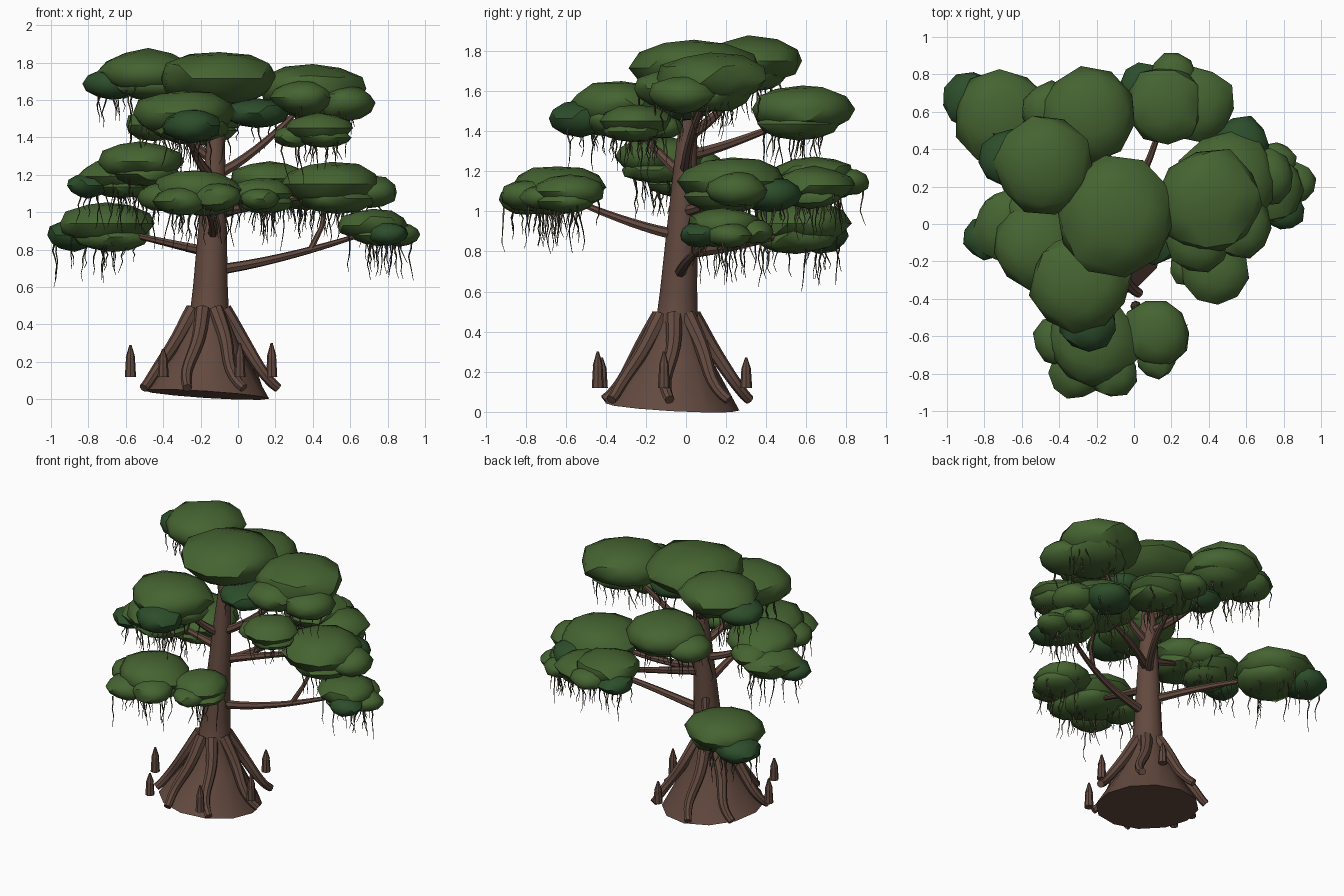
import bpy, bmesh, math, random
from mathutils import Vector, Matrix

if "Cube" in bpy.data.objects:
    bpy.data.objects.remove(bpy.data.objects["Cube"])

random.seed(7)


def material(name, rgb):
    m = bpy.data.materials.new(name)
    m.diffuse_color = (*rgb, 1)
    m.use_nodes = True
    m.node_tree.nodes["Principled BSDF"].inputs["Base Color"].default_value = m.diffuse_color
    return m


BARK = material("bark brown", (0.125, 0.068, 0.05))
LEAF = material("leaf green", (0.06, 0.126, 0.031))
SHADE_LEAF = material("deep leaf green", (0.026, 0.075, 0.024))
MOSS = material("moss grey brown", (0.085, 0.08, 0.045))


def finish(bm, name, mats):
    bmesh.ops.recalc_face_normals(bm, faces=bm.faces)
    me = bpy.data.meshes.new(name)
    bm.to_mesh(me)
    bm.free()
    for m in mats:
        me.materials.append(m)
    ob = bpy.data.objects.new(name, me)
    bpy.context.collection.objects.link(ob)
    return ob


def loft(bm, rings):
    """Skin a list of point rings and cap both ends."""
    loops = [[bm.verts.new(p) for p in r] for r in rings]
    n = len(loops[0])
    for a, b in zip(loops, loops[1:]):
        for i in range(n):
            j = (i + 1) % n
            bm.faces.new((a[i], a[j], b[j], b[i]))
    bm.faces.new(loops[0][::-1])
    bm.faces.new(loops[-1])


def tube(bm, pts, start, end, sides):
    """Round tube along points, tapering evenly from start to end radius."""
    pts = [Vector(p) for p in pts]
    last = len(pts) - 1
    # One fixed reference direction keeps the tube from twisting
    whole = (pts[-1] - pts[0]).normalized()
    ref = min((Vector((1, 0, 0)), Vector((0, 1, 0)), Vector((0, 0, 1))), key=lambda a: abs(a.dot(whole)))
    rings = []
    for i, p in enumerate(pts):
        d = (pts[min(i + 1, last)] - pts[max(i - 1, 0)]).normalized()
        u = d.cross(ref).normalized()
        v = d.cross(u)
        r = start + (end - start) * i / last
        rings.append([p + r * (u * math.cos(t) + v * math.sin(t))
                      for t in (2 * math.pi * k / sides for k in range(sides))])
    loft(bm, rings)


# Flared trunk with a tilted base
def trunk_axis(z):
    return Vector((-.17 + .037 * z, -.07 + .055 * z, z))


bm = bmesh.new()
rings = []
for z, r in [(.025, .335), (.25, .19), (.45, .105), (.6, .093), (.9, .077), (1.2, .06), (1.64, .03)]:
    c = trunk_axis(z)
    tilt = r if z < .1 else 0
    rings.append([c + Vector((r * math.cos(t), r * math.sin(t),
                              -tilt * (.065 * math.cos(t) + .055 * math.sin(t))))
                  for t in (2 * math.pi * k / 12 for k in range(12))])
loft(bm, rings)
finish(bm, "trunk", [BARK])

# Buttress roots flaring out around the base
bm = bmesh.new()
for k in range(7):
    a = math.radians(-5 + k * 360 / 7 + random.uniform(-6, 6))
    path = []
    for i in range(11):
        t = i / 10
        r = .085 + .29 * t ** .95
        w = a + .06 * math.sin(t * 7)
        path.append((-.16 + r * math.cos(w), -.05 + r * math.sin(w), .06 + .42 * (1 - t) ** 1.25))
    tube(bm, path, .042, .025, 8)
finish(bm, "roots", [BARK])

# Upright root knees: straight shaft with a pointed cap
bm = bmesh.new()
for x, y, h in [(-.575, -.11, .17), (-.4, -.42, .15), (.01, -.44, .18), (.18, -.11, .18), (.01, .3, .15)]:
    tube(bm, [(x, y, .12), (x, y, .12 + h * .6)], .03, .024, 8)
    tube(bm, [(x, y, .12 + h * .6), (x, y, .12 + h * .8), (x, y, .12 + h)], .026, .006, 8)
finish(bm, "root_knees", [BARK])

# Foliage pads: x, y, z, radius, heading of side clumps, clump count, branch height on trunk (0 = none)
PADS = {
    "crown_centre": (-.1, .04, 1.715, .325, -25, 0, 0),
    "crown_right": (.4, .12, 1.66, .29, -72, 2, 1.2),
    "crown_right_low": (.43, -.25, 1.45, .18, 140, 2, 0),
    "crown_core": (.1, -.04, 1.53, .18, -30, 0, 0),
    "crown_left": (-.48, .31, 1.75, .265, 168, 1, 1.38),
    "front_upper": (-.29, -.32, 1.53, .275, -78, 1, 1.18),
    "back_upper": (-.25, .58, 1.51, .265, 172, 1, 1.28),
    "front_low": (-.22, -.64, 1.12, .24, -120, 3, .88),
    "front_low_right": (.12, -.58, 1.1, .185, -90, 1, 0),
    "left_middle": (-.52, -.12, 1.27, .23, 100, 1, 1.08),
    "left_middle_tip": (-.66, -.01, 1.19, .2, 205, 1, 0),
    "left_low": (-.7, .57, .94, .26, 152, 1, .79),
    "back_middle": (.17, .64, 1.18, .21, 110, 2, .98),
    "back_middle_right": (.34, .64, 1.13, .2, 10, 0, 0),
    "right_middle": (.5, .23, 1.15, .27, 38, 2, 1.0),
    "right_low": (.72, .19, .93, .19, 10, 3, .69),
}
# Which side clump of a pad is the darker green
DARK_CLUMP = {"crown_left": 0, "front_upper": 0, "left_middle_tip": 0, "left_low": 0,
              "back_middle": 1, "right_middle": 1, "right_low": 0}

# Branches sweep from the trunk out and up into each pad
bm = bmesh.new()
for name, (x, y, z, r, heading, count, height) in PADS.items():
    if not height:
        continue
    start = trunk_axis(height)
    reach = Vector((x, y, z)) - start
    side = Vector((-reach.y, reach.x, 0)) * random.choice((-.06, .06))
    path = []
    for i in range(11):
        t = i / 10
        p = start + reach * t + side * math.sin(math.pi * t)
        p.z = start.z + (reach.z - .03) * t ** 1.3
        path.append(p)
    tube(bm, path, .03, .011, 7)
    if name == "right_low":
        # Forked twig rising to the pad above
        tube(bm, [path[6], path[6] + Vector((.06, .04, .12)), (.48, .25, 1.12)], .017, .01, 7)
finish(bm, "branches", [BARK])


def clump(bm, x, y, z, r, h, dark):
    """Flattened, uneven leaf ball."""
    geo = bmesh.ops.create_icosphere(bm, subdivisions=2, radius=1,
                                     matrix=Matrix.Rotation(random.uniform(0, 6.28), 4, 'Z'))
    for v in geo["verts"]:
        c = v.co * random.uniform(.93, 1.06)
        v.co = (x + r * c.x, y + r * c.y, z + h * c.z)
    for f in {f for v in geo["verts"] for f in v.link_faces}:
        f.material_index = int(dark)


def strand(bm, x, y, top, end):
    """Crooked hanging moss strand."""
    pts = [Vector((x, y, top))]
    for i in range(1, 6):
        pts.append(Vector((pts[-1].x + random.uniform(-.014, .014),
                           pts[-1].y + random.uniform(-.014, .014), top + (end - top) * i / 5)))
    tube(bm, pts, .006, .0015, 3)


for name, (x, y, z, r, heading, count, height) in PADS.items():
    # Main clump, a lower skirt, and side clumps fanned around the heading
    blobs = [(x, y, z, r, r * .46, name == "crown_core")]
    if name not in ("crown_centre", "crown_core"):
        blobs.append((x + .03, y - .02, z - r * .28, r * .8, r * .3, False))
    for i in range(count):
        a = math.radians(heading + 65 * (i - (count - 1) / 2))
        d = r * .76
        dark = DARK_CLUMP.get(name) == i
        drop = .24 if dark else .16 + .1 * (i % 2)
        blobs.append((x + d * math.cos(a), y + d * math.sin(a), z - r * drop, r * .58, r * .33, dark))
    bm = bmesh.new()
    for b in blobs:
        clump(bm, *b)
    finish(bm, name + "_foliage", [LEAF, SHADE_LEAF])

    # Moss hanging under the pad
    bm = bmesh.new()
    for bx, by, bz, br, bh, dark in blobs:
        if name == "crown_centre":
            continue
        for _ in range(int(38 * br)):
            a, d = random.uniform(0, 6.28), br * math.sqrt(random.random()) * .85
            strand(bm, bx + d * math.cos(a), by + d * math.sin(a), bz - bh * .5,
                   bz - bh * .75 - random.uniform(.06, .22))
    finish(bm, name + "_moss", [MOSS])
    if name == "crown_centre":
        bpy.data.objects.remove(bpy.data.objects[name + "_moss"])

# Smooth shading with sharp edges kept
for ob in bpy.context.collection.objects:
    ob.select_set(True)
    bpy.context.view_layer.objects.active = ob
bpy.ops.object.shade_smooth_by_angle(angle=math.radians(38))
